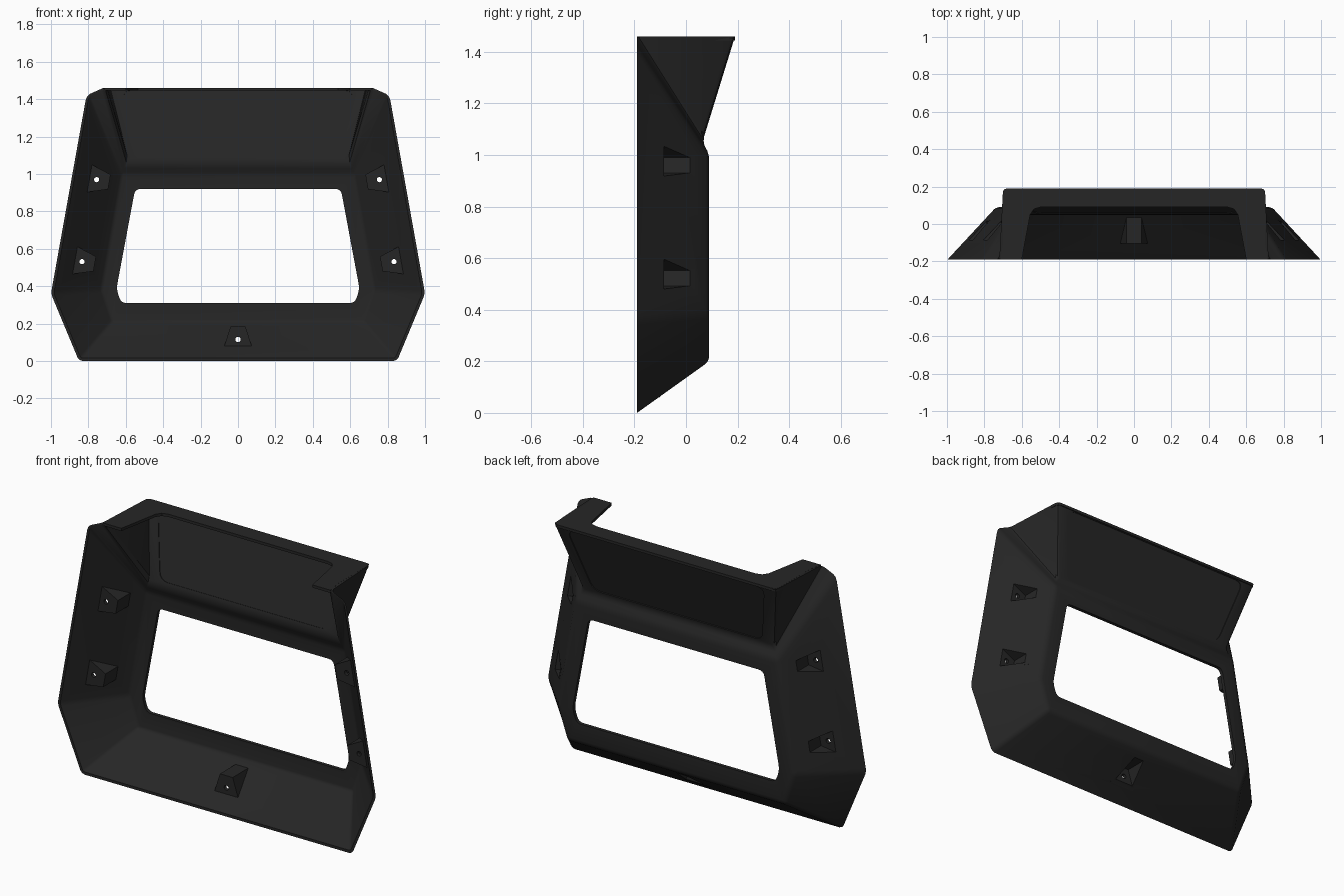
import bpy, bmesh, math
from mathutils import Vector as V

if "Cube" in bpy.data.objects:
    bpy.data.objects.remove(bpy.data.objects["Cube"])

black = bpy.data.materials.new("matte_black")
black.diffuse_color = (0.019, 0.019, 0.019, 1)
black.use_nodes = True
black.node_tree.nodes["Principled BSDF"].inputs["Base Color"].default_value = black.diffuse_color
FRONT, BACK, TOP, WALL = -0.19, 0.09, 1.46, 0.02


def add_object(name, bm):
    me = bpy.data.meshes.new(name)
    bm.to_mesh(me)
    bm.free()
    me.materials.append(black)
    ob = bpy.data.objects.new(name, me)
    bpy.context.collection.objects.link(ob)
    return ob


def hull(name, pts):
    bm = bmesh.new()
    vs = [bm.verts.new(p) for p in pts]
    res = bmesh.ops.convex_hull(bm, input=vs)
    junk = {g for g in res["geom_interior"] + res["geom_unused"] if isinstance(g, bmesh.types.BMVert)}
    if junk:
        bmesh.ops.delete(bm, geom=list(junk), context='VERTS')
    bmesh.ops.recalc_face_normals(bm, faces=bm.faces)
    return add_object(name, bm)


def apply(ob, mod):
    bpy.context.view_layer.objects.active = ob
    ob.select_set(True)
    bpy.ops.object.modifier_apply(modifier=mod.name)


def combine(ob, tool, operation):
    m = ob.modifiers.new("combine", 'BOOLEAN')
    m.operation, m.solver, m.object = operation, 'EXACT', tool
    apply(ob, m)
    bpy.data.objects.remove(tool)


def rounded(half, r, steps=4):
    """Mirror a right-hand outline (bottom to top) and round its corners."""
    pts = [V(p) for p in half] + [V((-x, z)) for x, z in reversed(half)]
    out = []
    for i, p in enumerate(pts):
        a = p + (pts[i - 1] - p).normalized() * r
        b = p + (pts[(i + 1) % len(pts)] - p).normalized() * r
        for k in range(steps + 1):
            t = k / steps
            out.append(a * (1 - t) ** 2 + p * 2 * t * (1 - t) + b * t * t)
    return out


# Outer skin of the frame: right-hand corners, mirrored to the left
corners = dict(
    f0=(0.85, FRONT, 0), f1=(1.0, FRONT, 0.36), f2=(0.81, FRONT, 1.42), a=(0.72, FRONT, TOP),
    b0=(0.68, BACK, 0.20), b1=(0.74, BACK, 0.38), b2=(0.63, BACK, 1.0),
    c=(0.60, 0.065, 1.055), p=(0.70, 0.19, TOP))
bm = bmesh.new()
R = {k: bm.verts.new(v) for k, v in corners.items()}
L = {k: bm.verts.new((-v[0], v[1], v[2])) for k, v in corners.items()}
for S in (R, L):
    for face in ("f0 f1 b1 b0", "f1 f2 b2 b1", "f2 a c b2", "a p c"):
        bm.faces.new([S[k] for k in face.split()])
for lo, hi in (("f0", "b0"), ("b2", "c"), ("c", "p")):      # bottom wall, ledge, upper panel
    bm.faces.new([R[lo], L[lo], L[hi], R[hi]])
bm.faces.new([R["b0"], R["b1"], R["b2"], L["b2"], L["b1"], L["b0"]])
bmesh.ops.recalc_face_normals(bm, faces=bm.faces)
lowest = min(bm.faces, key=lambda f: f.calc_center_median().z)
if lowest.normal.z > 0:
    bmesh.ops.reverse_faces(bm, faces=bm.faces)
soft = [e for e in bm.edges if len(e.link_faces) == 2 and e.calc_face_angle() > 0.25]
bmesh.ops.bevel(bm, geom=soft, offset=0.018, segments=2, profile=0.5,
                affect='EDGES', clamp_overlap=True)
frame = add_object("bezel_frame", bm)
m = frame.modifiers.new("wall", 'SOLIDIFY')
m.thickness, m.offset = WALL, -1
apply(frame, m)
for v in frame.data.vertices:                                # flat front rim and flat top
    v.co.y = max(v.co.y, FRONT)
    v.co.z = min(v.co.z, TOP)

# Window opening
win = rounded([(0.625, 0.31), (0.65, 0.385), (0.55, 0.92)], 0.03)
combine(frame, hull("window_cutter", [(p.x, y, p.y) for p in win for y in (0.03, 0.15)]), 'DIFFERENCE')

# Shallow recesses on both sides of the leaning upper panel
base = V((0, 0.065, 1.055))
up = V((0, 0.125, 0.405)).normalized()
out = V((0, 0.405, -0.125)).normalized()
rim = rounded([(0.53, 0.03), (0.62, 0.405)], 0.05)
for d0, d1 in ((-0.005, 0.04), (-0.05, -0.015)):
    pts = [base + V((p.x, 0, 0)) + up * p.y + out * d for p in rim for d in (d0, d1)]
    combine(frame, hull("panel_cutter", pts), 'DIFFERENCE')


# Screw bosses: wedge inside, matching pocket outside, hole through
def wedge(name, origin, u, h, w0, w1, y0, y1):
    t = V((-u.z, 0, u.x))
    pts = []
    for s in (-1, 1):
        pts += [origin + t * s * w0 + V((0, y0, 0)),
                origin + u * h + t * s * w1 + V((0, y0, 0)),
                origin + u * h + t * s * w1 + V((0, y1, 0))]
    return hull(name, pts)


Y0, Y1 = -0.105, 0.035
side = V((-0.984, 0, -0.176))
spots = [(V((0, 0, 0.055)), V((0, 0, 1)))]
for s in (-1, 1):
    for x, z in ((0.815, 0.98), (0.893, 0.542)):
        spots.append((V((s * x, 0, z)), V((s * side.x, 0, side.z))))
for o, u in spots:
    combine(frame, wedge("boss", o + u * 0.004, u, 0.125, 0.08, 0.04, Y0, Y1), 'UNION')
for o, u in spots:
    combine(frame, wedge("pocket", o - u * 0.014, u, 0.125, 0.07, 0.03, Y0 + 0.02, Y1 + 0.02), 'DIFFERENCE')
    c = o + u * 0.06
    ring = [(c.x + 0.014 * math.cos(k * math.pi / 6), y, c.z + 0.014 * math.sin(k * math.pi / 6))
            for k in range(12) for y in (-0.15, 0.0)]
    combine(frame, hull("hole_cutter", ring), 'DIFFERENCE')

# Flat U-shaped flange along the top
half = [(0.715, FRONT), (0.70, -0.1), (0.70, 0.165), (0.692, 0.183), (0.67, 0.19)]
inner = [(0.50, 0.09), (0.535, 0.08), (0.555, 0.05), (0.60, FRONT)]
line = half + [(-x, y) for x, y in reversed(half)] + [(-x, y) for x, y in reversed(inner)] + inner
line = half + [(-x, y) for x, y in reversed(half)] + [(-x, y) for x, y in reversed(inner)] + inner
bm = bmesh.new()
f = bm.faces.new([bm.verts.new((x, y, TOP - 0.015)) for x, y in line])
ext = bmesh.ops.extrude_face_region(bm, geom=[f])
bmesh.ops.translate(bm, vec=(0, 0, 0.0155),
                    verts=[g for g in ext["geom"] if isinstance(g, bmesh.types.BMVert)])
bmesh.ops.recalc_face_normals(bm, faces=bm.faces)
flange = add_object("top_flange", bm)

# Smooth the small rounded edges only
for ob in (frame, flange):
    bpy.ops.object.select_all(action='DESELECT')
    bpy.context.view_layer.objects.active = ob
    ob.select_set(True)
    bpy.ops.object.shade_smooth_by_angle(angle=math.radians(30))
